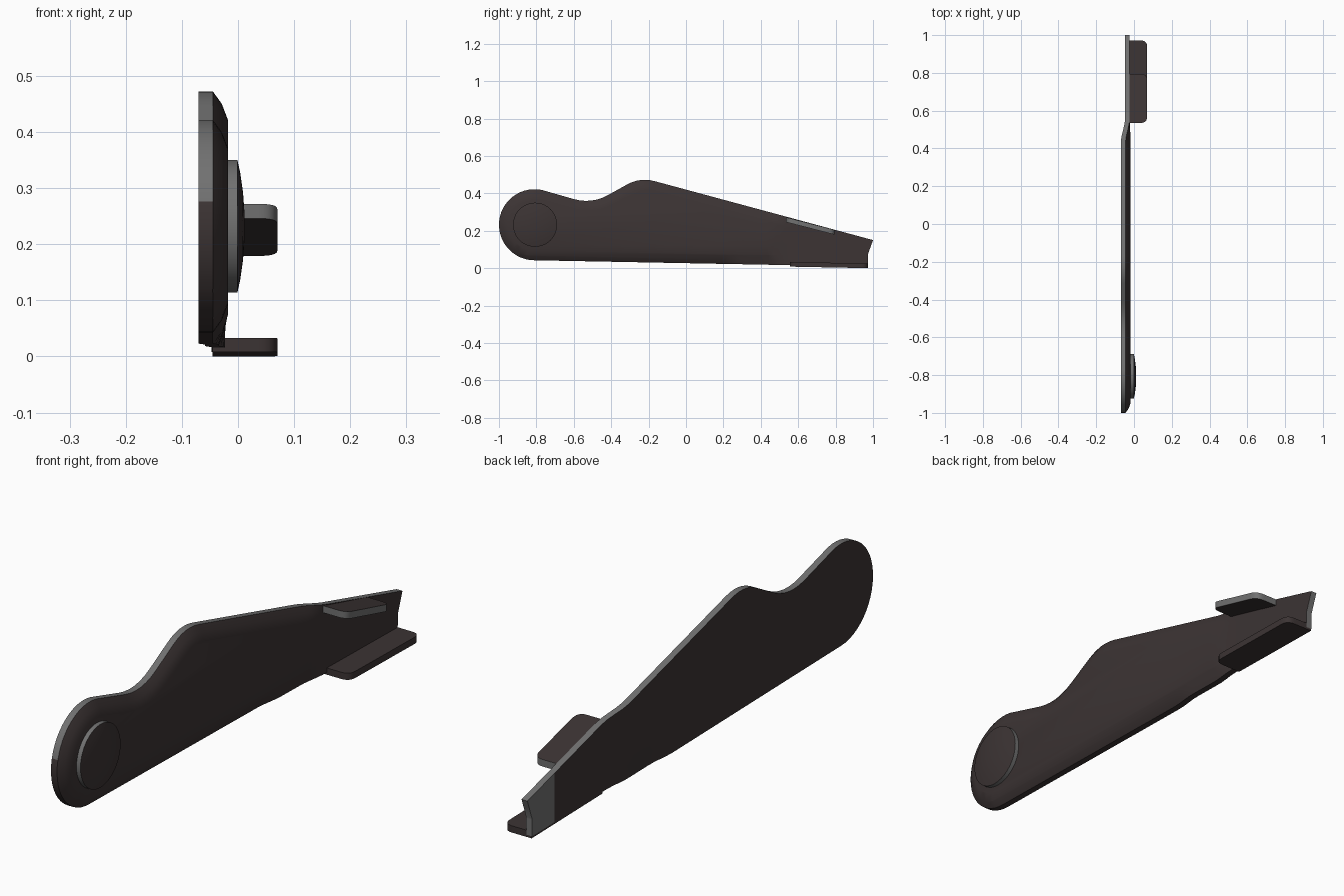
import bpy, bmesh, math
from mathutils import Vector, Matrix

if "Cube" in bpy.data.objects:
    bpy.data.objects.remove(bpy.data.objects["Cube"])


def material(name, col):
    m = bpy.data.materials.new(name)
    m.diffuse_color = (*col, 1)
    m.use_nodes = True
    m.node_tree.nodes["Principled BSDF"].inputs["Base Color"].default_value = m.diffuse_color
    return m


DARK = material("dark brown metal", (0.045, 0.034, 0.034))
GREY = material("worn grey edge", (0.165, 0.165, 0.165))


def finish(bm, name, is_grey, angle=35):
    bmesh.ops.remove_doubles(bm, verts=bm.verts, dist=0.0002)
    bmesh.ops.recalc_face_normals(bm, faces=bm.faces)
    bm.normal_update()
    for f in bm.faces:
        f.material_index = 1 if is_grey(f, f.calc_center_median()) else 0
    me = bpy.data.meshes.new(name)
    bm.to_mesh(me)
    bm.free()
    me.materials.append(DARK)
    me.materials.append(GREY)
    ob = bpy.data.objects.new(name, me)
    bpy.context.collection.objects.link(ob)
    bpy.ops.object.select_all(action='DESELECT')
    ob.select_set(True)
    bpy.context.view_layer.objects.active = ob
    bpy.ops.object.shade_smooth_by_angle(angle=math.radians(angle))
    return ob


def fillet(prev, cur, nxt, cut, n=6):
    """Round one corner with a quadratic curve starting 'cut' from it."""
    p, c, q = Vector(prev), Vector(cur), Vector(nxt)
    if cut == 0:
        return [c]
    a = c + (p - c).normalized() * cut
    b = c + (q - c).normalized() * cut
    return [a * (1 - t) ** 2 + c * 2 * t * (1 - t) + b * t * t
            for t in (i / n for i in range(n + 1))]


def smooth(a, b, v):
    t = min(1, max(0, (v - a) / (b - a)))
    return t * t * (3 - 2 * t)


# side plate outline (y, z): rounded end, hump and long taper
corners = [((-0.77, 0.418), 0), ((-0.505, 0.342), 0.1), ((-0.245, 0.486), 0.08),
           ((1.0, 0.15), 0), ((0.973, 0.075), 0), ((0.972, 0.008), 0)]
outline = []
for a in range(27):
    t = math.radians(270 - a * 192 / 26)
    outline.append(Vector((-0.81 + 0.19 * math.cos(t), 0.232 + 0.19 * math.sin(t))))
for i, (p, cut) in enumerate(corners):
    if i == 0:
        continue
    nxt = corners[i + 1][0] if i + 1 < len(corners) else (-0.81, 0.042)
    outline += fillet(corners[i - 1][0], p, nxt, cut)

bm = bmesh.new()
back = bm.faces.new([bm.verts.new((-0.07, p.x, p.y)) for p in outline])
ext = bmesh.ops.extrude_face_region(bm, geom=[back], use_keep_orig=True)
front = [g for g in ext['geom'] if isinstance(g, bmesh.types.BMFace)][0]
for v in front.verts:
    v.co.x = -0.045
bm.normal_update()
# crowned inner face
for inset, x in ((0.022, -0.029), (0.03, -0.0175)):
    bmesh.ops.inset_region(bm, faces=[front], thickness=inset, use_even_offset=True)
    for v in front.verts:
        v.co.x = x


def slice_at(co, no):
    bmesh.ops.bisect_plane(bm, geom=bm.verts[:] + bm.edges[:] + bm.faces[:],
                           plane_co=co, plane_no=no)


for i in range(13):
    slice_at((0, 0.18 + i * 0.032, 0), (0, 1, 0))
slice_at((0, 0.84, 0), (0, 1, 0))
for z in (0.07, 0.12):
    slice_at((0, 0, z), (0, 0, 1))
# jog of the plate toward the thin end; two steps along the lower edge
for v in bm.verts:
    y, z = v.co.y, v.co.z
    low = 0.5 * smooth(0.18, 0.3, y) + 0.5 * smooth(0.42, 0.54, y)
    w = smooth(0.03, 0.12, z) if y < 0.56 else 1
    t = low * (1 - w) + smooth(0.43, 0.56, y) * w
    if v.co.x < -0.06:
        v.co.x += 0.023 * t
    else:
        v.co.x += t * (-0.023 - v.co.x)


def plate_grey(f, c):
    rim = abs(f.normal.x) < 0.3
    return (rim and (f.normal.z > 0.25 or c.y > 0.96)) or (f.normal.x < -0.5 and c.y > 0.84)


finish(bm, "side_plate", plate_grey)

# round pivot cap with a shallow dome
bm = bmesh.new()
rings = []
N = 40
for x, r in ((-0.03, 0.118), (-0.001, 0.118), (0.004, 0.095), (0.009, 0.06), (0.0115, 0.025)):
    rings.append([bm.verts.new((x, -0.807 + r * math.cos(2 * math.pi * k / N),
                                0.232 + r * math.sin(2 * math.pi * k / N))) for k in range(N)])
for a, b in zip(rings, rings[1:]):
    for k in range(N):
        bm.faces.new((a[k], a[(k + 1) % N], b[(k + 1) % N], b[k]))
bm.faces.new(rings[-1])
bm.faces.new(rings[0])
finish(bm, "pivot_cap", lambda f, c: abs(f.normal.x) < 0.1)


# flanges folded out from the plate, following its edges
def flange(name, y0, y1, z0, z1, thick, grey):
    pts = [(-0.045, y0), (0.07, y0), (0.07, y1), (-0.045, y1)]
    prof = [Vector(pts[0])]
    prof += fillet(pts[0], pts[1], pts[2], 0.035)
    prof += fillet(pts[1], pts[2], pts[3], 0.035)
    prof.append(Vector(pts[3]))
    b = bmesh.new()

    def top(p):
        return z0 + (z1 - z0) * (p.y - y0) / (y1 - y0)
    lo = [b.verts.new((p.x, p.y, top(p) - thick)) for p in prof]
    hi = [b.verts.new((p.x, p.y, top(p))) for p in prof]
    b.faces.new(lo)
    b.faces.new(hi)
    for i in range(len(prof)):
        j = (i + 1) % len(prof)
        b.faces.new((lo[i], lo[j], hi[j], hi[i]))
    finish(b, name, lambda f, c: grey and abs(f.normal.z) < 0.35)


flange("upper_flange", 0.535, 0.795, 0.272, 0.205, 0.026, True)
flange("lower_flange", 0.555, 0.972, 0.033, 0.025, 0.025, False)
